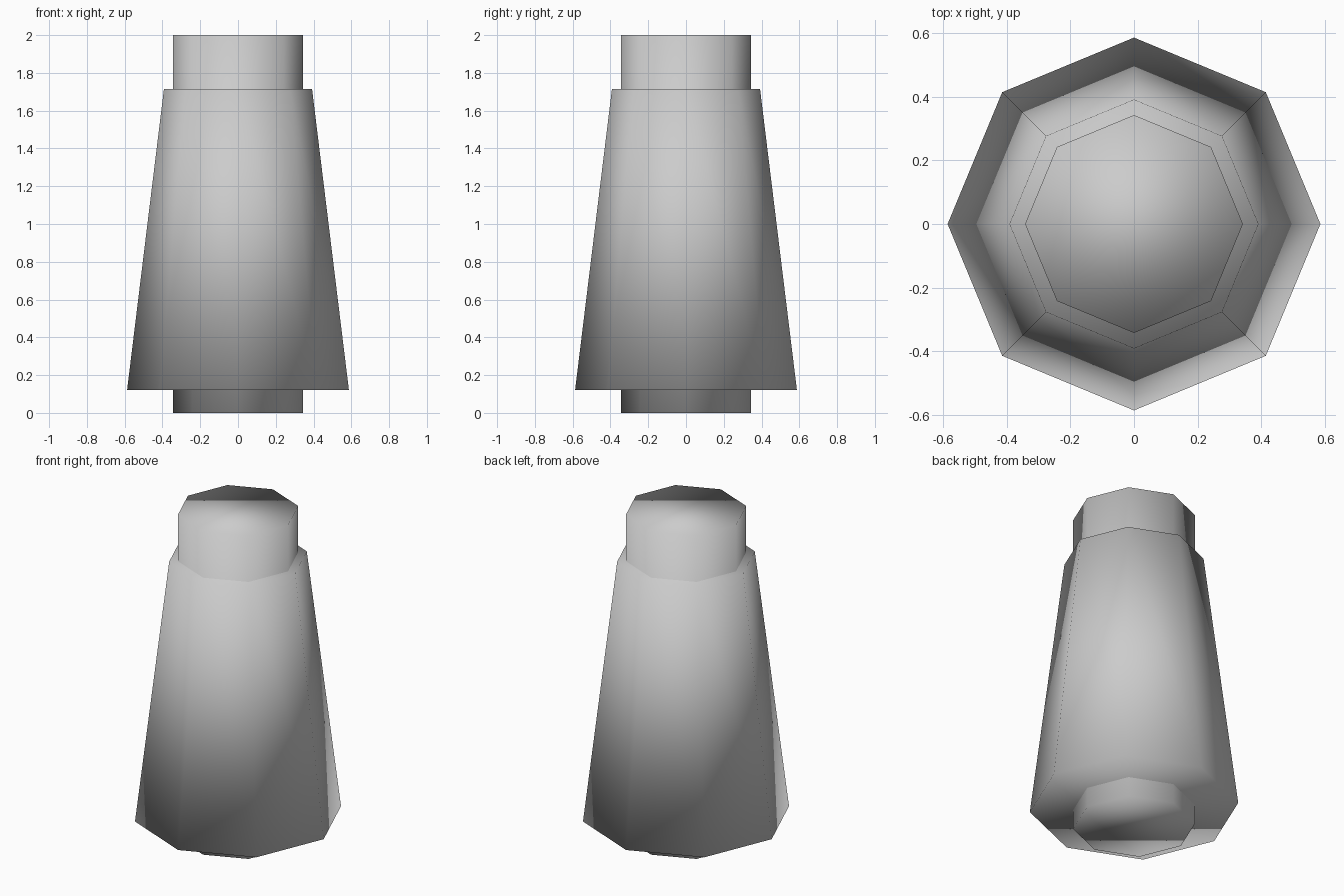
import bpy

default = bpy.data.objects.get("Cube")
if default:
    bpy.data.objects.remove(default, do_unlink=True)

SIDES = 8

# Plain grey finish shared by both parts
grey = bpy.data.materials.new("light_grey")
grey.use_nodes = True
colour = (0.6, 0.6, 0.6, 1)
grey.diffuse_color = colour
grey.node_tree.nodes["Principled BSDF"].inputs["Base Color"].default_value = colour


def octagon_part(name, r_bottom, r_top, z_bottom, z_top):
    """Capped eight-sided solid with corners on the axes, smooth all over."""
    bpy.ops.mesh.primitive_cone_add(
        vertices=SIDES, radius1=r_bottom, radius2=r_top,
        depth=z_top - z_bottom, end_fill_type='NGON',
        location=(0, 0, (z_bottom + z_top) / 2))
    part = bpy.context.object
    part.name = part.data.name = name
    part.data.materials.append(grey)
    bpy.ops.object.shade_smooth()
    return part


# Straight core running the full height
octagon_part("core_peg", 0.343, 0.343, 0, 2)
# Tapered sleeve around the core
octagon_part("tapered_sleeve", 0.587, 0.392, 0.122, 1.715)
